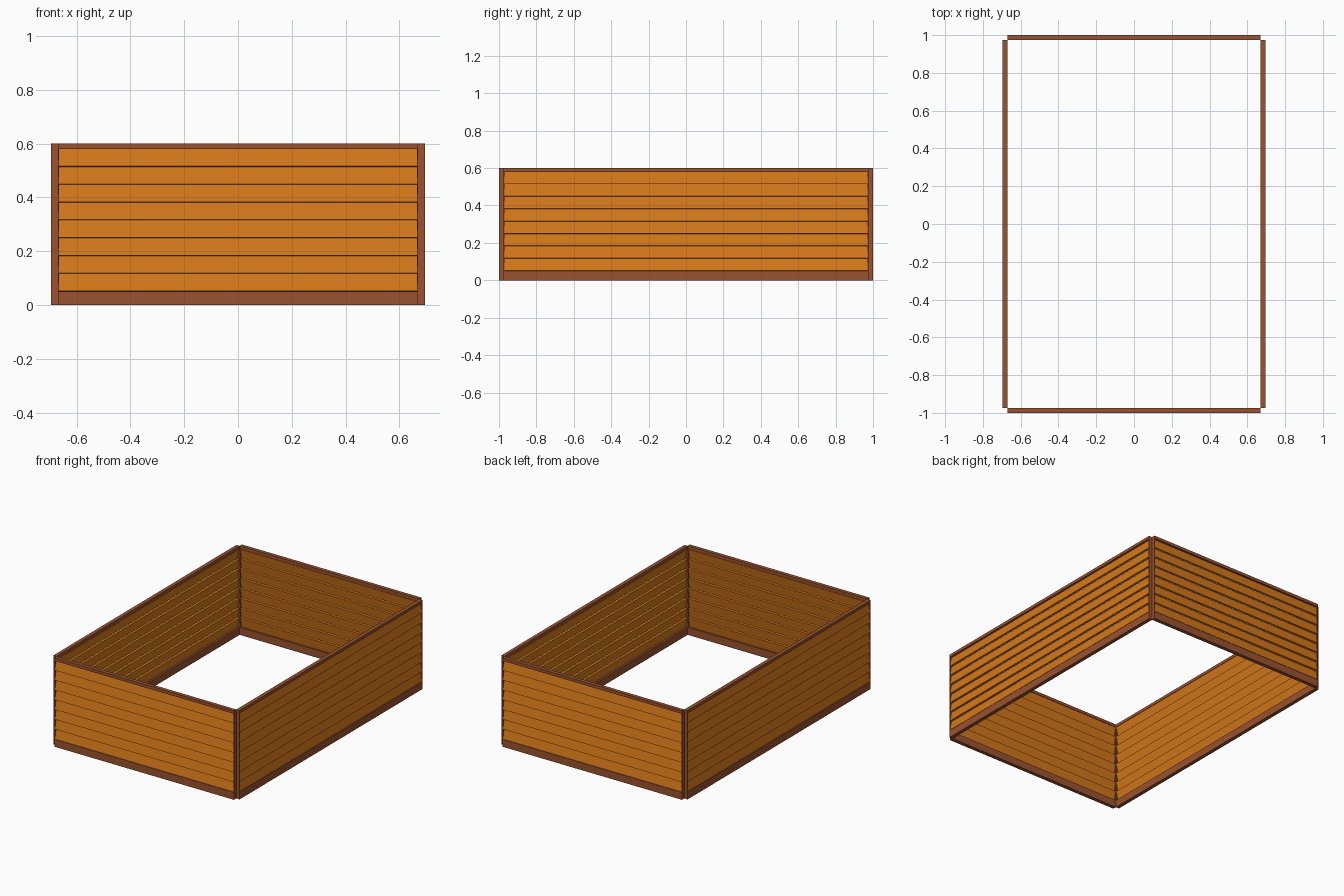
import bpy, bmesh
from math import radians, sin, cos
from mathutils import Matrix

if "Cube" in bpy.data.objects:
    bpy.data.objects.remove(bpy.data.objects["Cube"])

HX, HY, H = 0.695, 1.0, 0.60       # outer half sizes and height
T = 0.025                          # panel thickness
BOTTOM, TOP, STILE = 0.05, 0.02, 0.004
SLATS, SLAT_T, TILT = 8, 0.012, radians(11)


def material(name, rgb):
    m = bpy.data.materials.new(name)
    m.diffuse_color = (*rgb, 1)
    m.use_nodes = True
    m.node_tree.nodes["Principled BSDF"].inputs["Base Color"].default_value = m.diffuse_color
    return m


FRAME = material("brown_frame", (0.32, 0.085, 0.028))
WOOD = material("orange_wood", (0.66, 0.19, 0.01))


def boxes(name, items, mat, world):
    """One object from (centre, size, x-rotation) boxes."""
    bm = bmesh.new()
    for c, s, rot in items:
        bmesh.ops.create_cube(bm, size=1, matrix=world @ Matrix.Translation(c)
                              @ Matrix.Rotation(rot, 4, 'X') @ Matrix.Diagonal((*s, 1)))
    me = bpy.data.meshes.new(name)
    bm.to_mesh(me)
    bm.free()
    me.materials.append(mat)
    bpy.context.collection.objects.link(bpy.data.objects.new(name, me))


def panel(name, half, outer, angle):
    world = Matrix.Rotation(radians(angle), 4, 'Z')
    y = -(outer - T / 2)
    # top and bottom rails
    boxes(name + "_rails", [((0, y, BOTTOM / 2), (2 * half, T, BOTTOM), 0),
                            ((0, y, H - TOP / 2), (2 * half, T, TOP), 0)], FRAME, world)
    # thin end stiles
    zc, zh = (BOTTOM + H - TOP) / 2, H - TOP - BOTTOM
    boxes(name + "_stiles", [((s * (half - STILE / 2), y, zc), (STILE, T, zh), 0)
                             for s in (-1, 1)], FRAME, world)
    # tilted slats, lower edge outward
    pitch = zh / SLATS
    length = (pitch - SLAT_T * sin(TILT)) / cos(TILT)
    boxes(name + "_slats", [((0, y, BOTTOM + (i + 0.5) * pitch),
                             (2 * (half - STILE), SLAT_T, length), -TILT)
                            for i in range(SLATS)], WOOD, world)


# four panels meeting edge to edge at the corners
panel("front_panel", HX - T, HY, 0)
panel("right_panel", HY - T, HX, 90)
panel("back_panel", HX - T, HY, 180)
panel("left_panel", HY - T, HX, 270)
